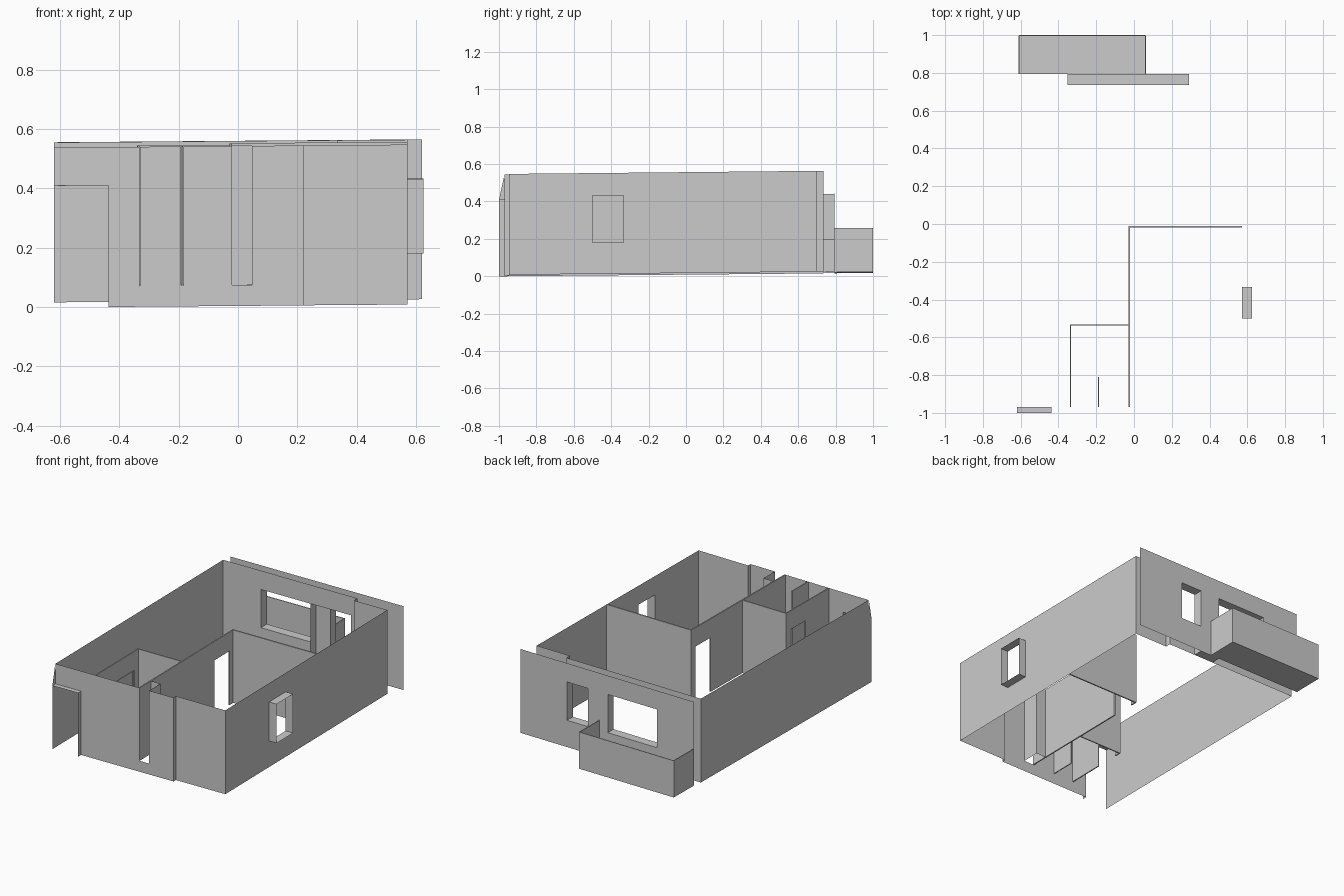
import bpy

if "Cube" in bpy.data.objects:
    bpy.data.objects.remove(bpy.data.objects["Cube"])

H = 0.539      # wall height
LIFT = 0.07    # bottom of the inner partitions and of the slots
HEAD = 0.418   # head height of doors and windows


def place(x, y, z):
    """The surveyed rooms lean slightly: shift heights along x and y."""
    return (x, y, max(0.0, z + 0.013 + 0.008 * x + 0.01 * y))


def sheet(name, faces):
    verts, index, polys = [], {}, []
    for f in faces:
        poly = []
        for p in f:
            k = tuple(round(c, 5) for c in p)
            if k not in index:
                index[k] = len(verts)
                verts.append(place(*k))
            poly.append(index[k])
        polys.append(poly)
    me = bpy.data.meshes.new(name)
    me.from_pydata(verts, [], polys)
    ob = bpy.data.objects.new(name, me)
    bpy.context.collection.objects.link(ob)
    return ob


def wall(name, axis, at, a, b, z0=0.0, z1=H, holes=(), thick=0.0):
    """Flat wall along an axis, with rectangular holes (u0, u1, z0, z1)."""
    us = sorted({a, b, *(h[0] for h in holes), *(h[1] for h in holes)})
    zs = sorted({z0, z1, *(h[2] for h in holes), *(h[3] for h in holes)})
    pt = (lambda u, z: (u, at, z)) if axis == 'x' else (lambda u, z: (at, u, z))
    faces = []
    for u0, u1 in zip(us, us[1:]):
        for w0, w1 in zip(zs, zs[1:]):
            um, wm = (u0 + u1) / 2, (w0 + w1) / 2
            if not any(h[0] < um < h[1] and h[2] < wm < h[3] for h in holes):
                faces.append([pt(u0, w0), pt(u1, w0), pt(u1, w1), pt(u0, w1)])
    ob = sheet(name, faces)
    if thick:
        m = ob.modifiers.new("thickness", 'SOLIDIFY')
        m.thickness, m.offset = thick, 0
    return ob


def reveal(name, axis, d0, d1, hole, sides=4):
    """Lining of an opening between depths d0 and d1."""
    u0, u1, z0, z1 = hole
    pt = (lambda u, d, z: (u, d, z)) if axis == 'x' else (lambda u, d, z: (d, u, z))
    loop = [(u0, z0), (u0, z1), (u1, z1), (u1, z0)]
    faces = []
    for i in range(sides):
        (ua, za), (ub, zb) = loop[i], loop[(i + 1) % 4]
        faces.append([pt(ua, d0, za), pt(ub, d0, zb), pt(ub, d1, zb), pt(ua, d1, za)])
    return sheet(name, faces)


# Outer walls: left, front, right
wall("left_wall", 'y', -0.62, -0.97, 0.735)
entrance = (-0.62, -0.437, 0.0, 0.41)
slots = [(x - 0.004, x + 0.004, LIFT, H) for x in (-0.334, -0.188)]
wall("front_wall", 'x', -0.97, -0.62, 0.22,
     holes=[entrance, *slots, (-0.029, 0.047, LIFT, H)])
wall("front_jog", 'y', 0.22, -0.97, -0.946)
wall("front_right_wall", 'x', -0.946, 0.22, 0.572)
window = (-0.5, -0.333, 0.167, HEAD)
wall("right_wall", 'y', 0.572, -0.946, 0.70,
     holes=[window, (-0.02, -0.01, LIFT, H)])
reveal("side_window_reveal", 'y', 0.572, 0.625, window)

# Entrance lining, with a raked piece on the left wall end
reveal("entrance_reveal", 'x', -0.97, -1.0, entrance, sides=3)
sheet("left_wall_end", [[(-0.62, -0.97, 0.41), (-0.62, -1.0, 0.41), (-0.62, -0.972, H)]])

# Back wall with a wide window, balcony door and small window
wide = (-0.352, -0.0, 0.172, HEAD)
door = (0.0, 0.14, 0.0, HEAD)
small = (0.14, 0.29, 0.172, HEAD)
wall("back_wall", 'x', 0.735, -0.62, 0.335, holes=[wide, door, small])
wall("back_jog", 'y', 0.335, 0.70, 0.735)
wall("back_right_wall", 'x', 0.70, 0.335, 0.572)
for label, hole in (("wide_window", wide), ("balcony_door", door), ("small_window", small)):
    reveal(label + "_reveal", 'x', 0.735, 0.795, hole)
wall("facade", 'x', 0.795, -0.61, 0.62, holes=[wide, small])

# Balcony tray
bx0, bx1, by0, by1, bz = -0.61, 0.06, 0.795, 0.997, 0.236
sheet("balcony_floor", [[(bx0, by0, 0), (bx1, by0, 0), (bx1, by1, 0), (bx0, by1, 0)]])
wall("balcony_front", 'x', by1, bx0, bx1, 0, bz, thick=0.005)
for side, x in (("left", bx0), ("right", bx1)):
    wall("balcony_" + side, 'y', x, by0, by1, 0, bz, thick=0.005)

# Inner partitions, raised off the ground
wall("bedroom_side_partition", 'y', -0.025, -0.97, -0.01, LIFT, H,
     holes=[(-0.21, -0.055, LIFT, HEAD)], thick=0.008)
wall("bedroom_back_partition", 'x', -0.015, -0.029, 0.572, LIFT, H, thick=0.009)
wall("bath_side_partition", 'y', -0.336, -0.97, -0.535, LIFT, H,
     holes=[(-0.73, -0.575, LIFT, HEAD)], thick=0.007)
wall("bath_back_partition", 'x', -0.535, -0.34, -0.029, LIFT, H, thick=0.007)
wall("shower_partition", 'y', -0.188, -0.97, -0.81, LIFT, H, thick=0.006)

# Shaft notch in the front wall
wall("shaft_back", 'x', -0.855, -0.021, 0.047, LIFT, H)
wall("shaft_side", 'y', 0.047, -0.97, -0.855, LIFT, H)
